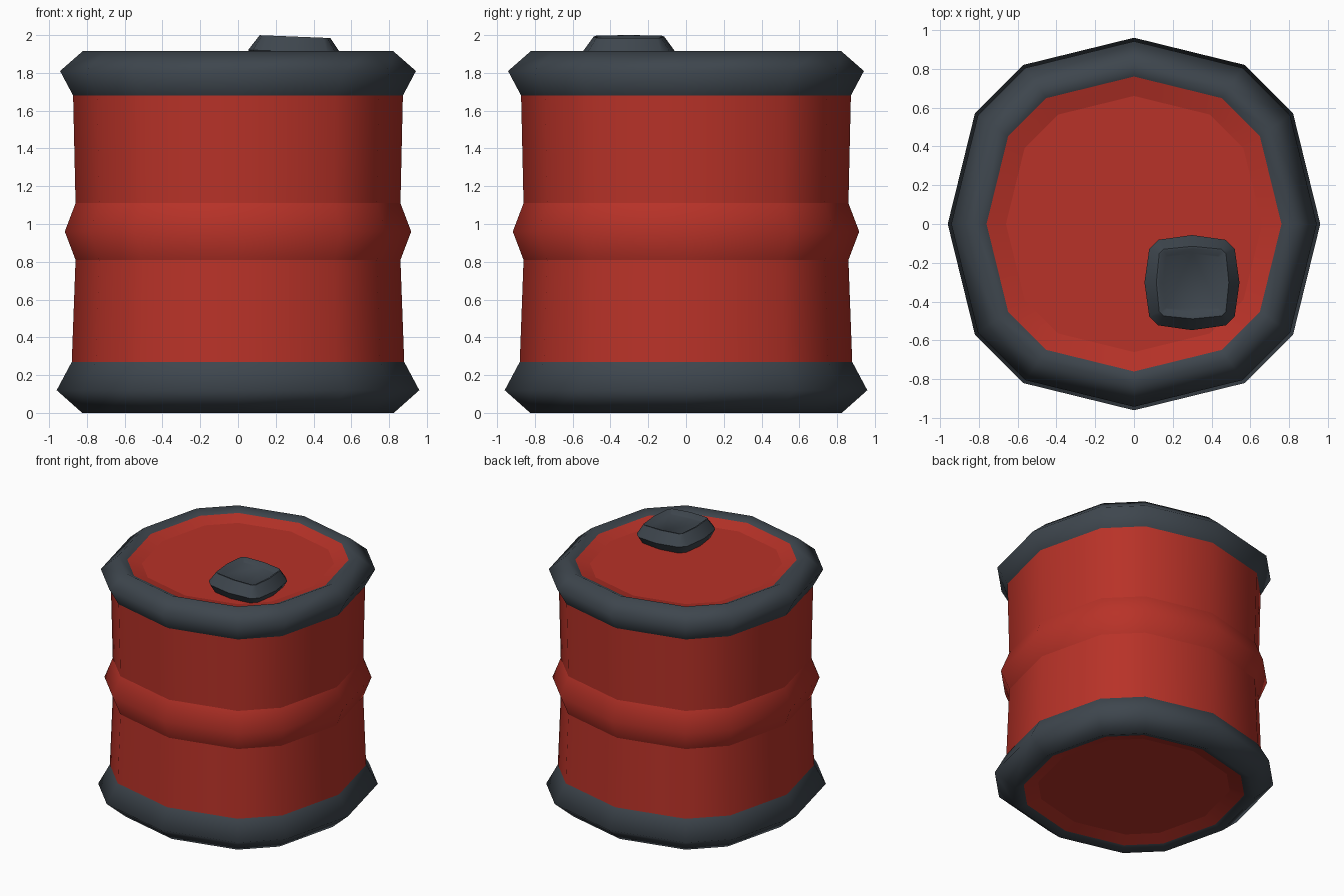
import bpy, math
from mathutils import Matrix

if "Cube" in bpy.data.objects:
    bpy.data.objects.remove(bpy.data.objects["Cube"])


def material(name, color):
    m = bpy.data.materials.new(name)
    m.diffuse_color = (*color, 1)
    m.use_nodes = True
    m.node_tree.nodes["Principled BSDF"].inputs["Base Color"].default_value = m.diffuse_color
    return m


RED = material("barrel red", (0.48, 0.032, 0.021))
GREY = material("rubber grey", (0.048, 0.061, 0.075))


def outline(r, z, a=0.594, b=0.854):
    """Twelve-sided rounded square: a and b place the corner points."""
    pts = []
    for k in range(4):
        c, s = round(math.cos(k * math.pi / 2)), round(math.sin(k * math.pi / 2))
        for x, y in ((1, 0), (b, a), (a, b)):
            pts.append((r * (x * c - y * s), r * (x * s + y * c), z))
    return pts


def loft(name, rings, mat, start=False, end=False, sharp=None):
    """Skin a stack of outlines, listed from the underside round to the top."""
    n = 12
    verts = [p for ring in rings for p in outline(*ring)]
    faces = [(i * n + j, i * n + (j + 1) % n, (i + 1) * n + (j + 1) % n, (i + 1) * n + j)
             for i in range(len(rings) - 1) for j in range(n)]
    if start:
        faces.append(tuple(reversed(range(n))))
    if end:
        faces.append(tuple(range(len(verts) - n, len(verts))))
    me = bpy.data.meshes.new(name)
    me.from_pydata(verts, [], faces)
    me.materials.append(mat)
    me.shade_smooth()
    if sharp:
        me.set_sharp_from_angle(angle=math.radians(sharp))
    ob = bpy.data.objects.new(name, me)
    bpy.context.collection.objects.link(ob)
    return ob


# recessed bottom
loft("bottom_panel", [(0.66, 0.055), (0.76, 0.025)], RED, start=True, sharp=15)
# rubber rims
loft("bottom_rim", [(0.76, 0.025), (0.825, 0), (0.96, 0.12), (0.88, 0.27)], GREY)
loft("top_rim", [(0.873, 1.68), (0.942, 1.81), (0.822, 1.915), (0.76, 1.885)], GREY)
# drum walls with the raised middle band
loft("lower_wall", [(0.88, 0.27), (0.86, 0.81)], RED)
loft("middle_band", [(0.86, 0.81), (0.917, 0.96), (0.86, 1.11)], RED)
loft("upper_wall", [(0.86, 1.11), (0.873, 1.68)], RED)
# recessed lid
loft("lid", [(0.76, 1.885), (0.66, 1.855)], RED, end=True, sharp=15)

# filler cap, slightly tilted
cap = loft("filler_cap", [(0.21, -0.145, 0.71, 0.9), (0.245, -0.08, 0.71, 0.9),
                          (0.187, 0, 0.8, 0.92), (0.175, 0, 0.86, 0.93),
                          (0.15, -0.025, 0.87, 0.92)],
           GREY, start=True, end=True, sharp=50)
cap.data.transform(Matrix.Translation((0.302, -0.302, 1.992))
                   @ Matrix.Rotation(math.radians(2.3), 4, 'Y'))
